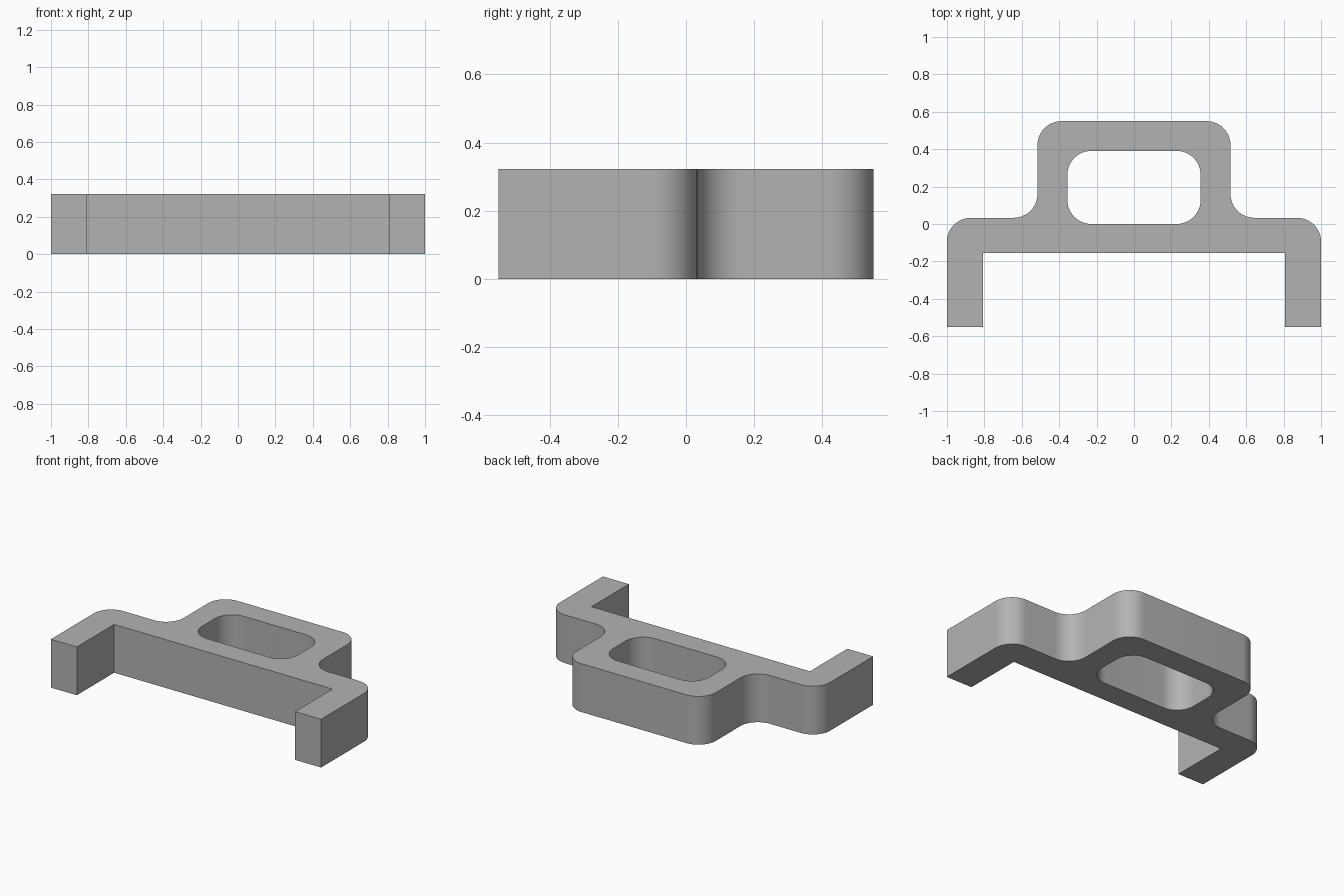
import bpy, bmesh, math
from mathutils import Vector

cube = bpy.data.objects.get("Cube")
if cube:
    bpy.data.objects.remove(cube, do_unlink=True)

HEIGHT = 0.323
RADIUS = 0.128
STEPS = 12


def rounded(corners):
    """Turn (x, y, radius) corners into a closed loop with round fillets."""
    loop = []
    for i, (x, y, r) in enumerate(corners):
        p = Vector((x, y))
        if r == 0:
            loop.append(p)
            continue
        before = (Vector(corners[i - 1][:2]) - p).normalized()
        after = (Vector(corners[(i + 1) % len(corners)][:2]) - p).normalized()
        centre = p + (before + after) * r
        for k in range(STEPS + 1):
            a = math.pi / 2 * k / STEPS
            loop.append(centre - after * r * math.cos(a) - before * r * math.sin(a))
    return loop


def mirrored(half):
    """Complete a right-hand half outline across x = 0."""
    return half + [(-x, y, r) for x, y, r in reversed(half)]


# Bracket outline: leg, shoulder, then raised loop
outline = rounded(mirrored([
    (0.808, -0.155, 0), (0.808, -0.55, 0), (1.0, -0.55, 0),
    (1.0, 0.033, RADIUS), (0.516, 0.033, RADIUS), (0.516, 0.55, RADIUS),
]))
# Rounded window through the raised loop
window = rounded(mirrored([(0.356, 0.0, RADIUS), (0.356, 0.391, RADIUS)]))

bm = bmesh.new()
edges = []
for loop in (outline, window):
    verts = [bm.verts.new((p.x, p.y, 0)) for p in loop]
    edges += [bm.edges.new((v, verts[i - 1])) for i, v in enumerate(verts)]
base = bmesh.ops.triangle_fill(bm, edges=edges, use_beauty=True)
faces = [f for f in base["geom"] if isinstance(f, bmesh.types.BMFace)]

# Extrude the flat plate to full height
top = bmesh.ops.extrude_face_region(bm, geom=faces, use_keep_orig=True)
bmesh.ops.translate(bm, vec=(0, 0, HEIGHT),
                    verts=[v for v in top["geom"] if isinstance(v, bmesh.types.BMVert)])
bmesh.ops.recalc_face_normals(bm, faces=bm.faces)
mesh = bpy.data.meshes.new("bracket")
bm.to_mesh(mesh)
bm.free()

bracket = bpy.data.objects.new("bracket", mesh)
bpy.context.collection.objects.link(bracket)

# Plain grey material
grey = bpy.data.materials.new("plain grey")
grey.use_nodes = True
colour = (0.45, 0.45, 0.45, 1)
grey.diffuse_color = colour
grey.node_tree.nodes["Principled BSDF"].inputs["Base Color"].default_value = colour
mesh.materials.append(grey)

# Smooth fillets, sharp rims
bpy.context.view_layer.objects.active = bracket
bracket.select_set(True)
bpy.ops.object.shade_smooth_by_angle(angle=math.radians(30))
